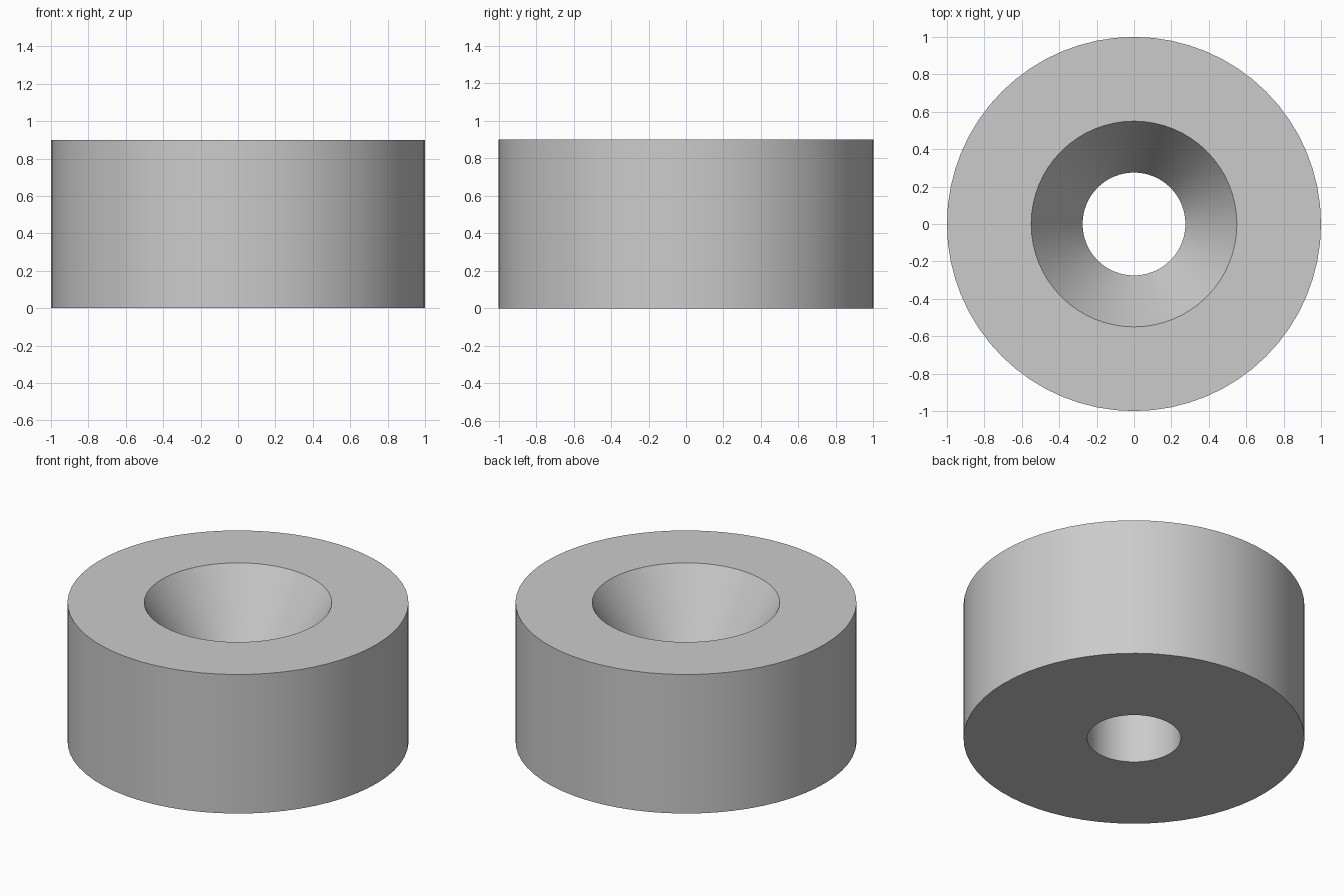
import bpy
import bmesh
import math

cube = bpy.data.objects.get("Cube")
if cube:
    bpy.data.objects.remove(cube, do_unlink=True)

SIDES = 64
HEIGHT = 0.9
OUTER = 1.0
BORE = 0.275
SINK = 0.55

# Plain grey material
grey = bpy.data.materials.new("plain grey")
grey.use_nodes = True
colour = (0.6, 0.6, 0.6, 1.0)
grey.diffuse_color = colour
grey.node_tree.nodes["Principled BSDF"].inputs["Base Color"].default_value = colour

# Closed cross-section: outer wall, top, countersink, straight bore, underside
profile = [
    (OUTER, 0),
    (OUTER, HEIGHT),
    (SINK, HEIGHT),
    (BORE, HEIGHT / 2),
    (BORE, 0),
]

# Revolve the section into a countersunk ring
bm = bmesh.new()
rings = []
for radius, z in profile:
    ring = []
    for i in range(SIDES):
        a = math.tau * i / SIDES
        ring.append(bm.verts.new((radius * math.cos(a), radius * math.sin(a), z)))
    rings.append(ring)
for k, low in enumerate(rings):
    high = rings[(k + 1) % len(rings)]
    for i in range(SIDES):
        j = (i + 1) % SIDES
        bm.faces.new((low[i], low[j], high[j], high[i]))
bmesh.ops.recalc_face_normals(bm, faces=bm.faces)

mesh = bpy.data.meshes.new("countersunk_spacer")
bm.to_mesh(mesh)
bm.free()
mesh.materials.append(grey)
spacer = bpy.data.objects.new("countersunk_spacer", mesh)
bpy.context.collection.objects.link(spacer)

# Smooth walls with crisp rims
bpy.ops.object.select_all(action="DESELECT")
spacer.select_set(True)
bpy.context.view_layer.objects.active = spacer
bpy.ops.object.shade_smooth_by_angle(angle=math.radians(25))
